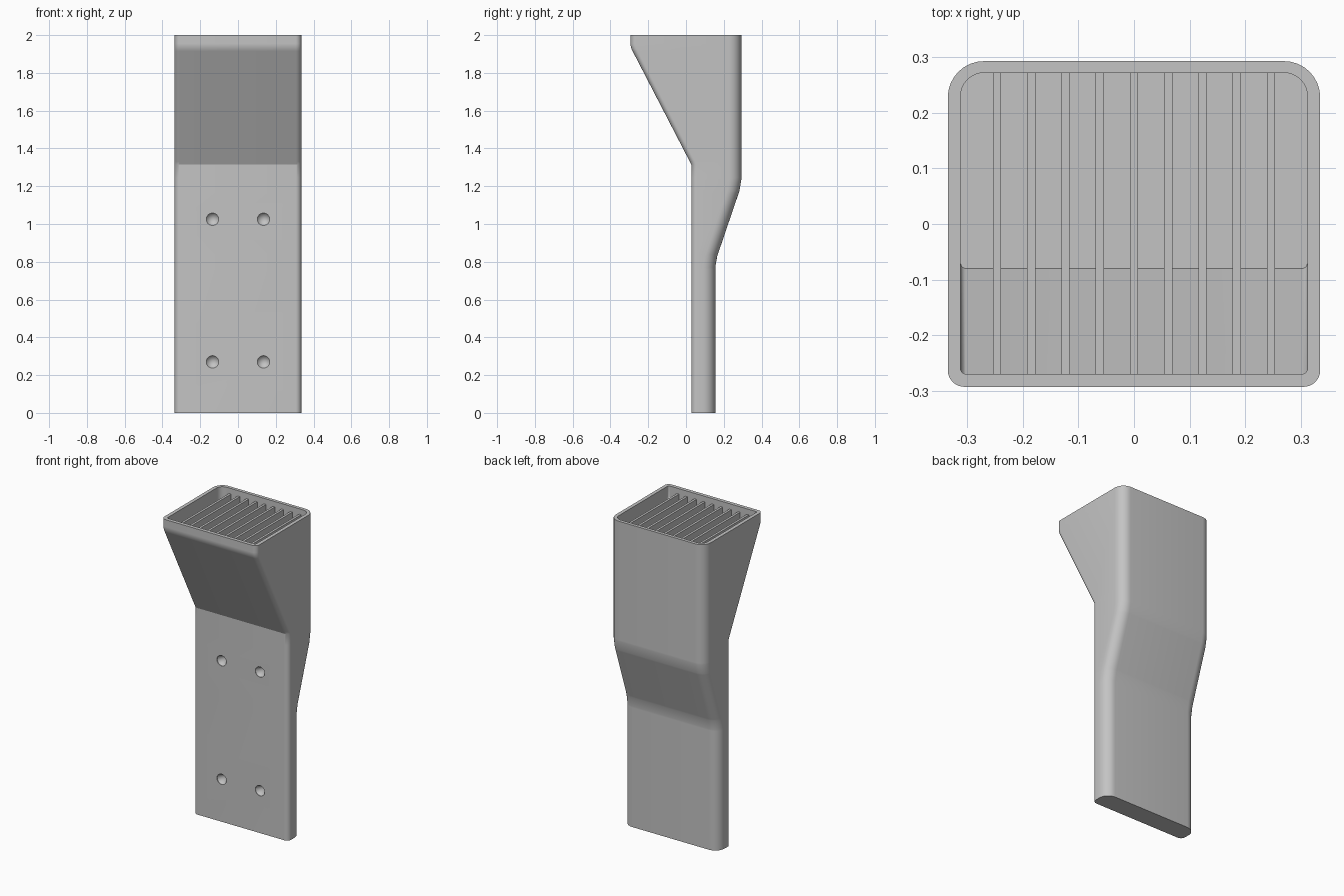
import bpy
import bmesh
from math import cos, sin, pi, radians
from mathutils import Matrix

old = bpy.data.objects.get("Cube")
if old:
    bpy.data.objects.remove(old)

grey = bpy.data.materials.new("plain grey")
grey.use_nodes = True
COLOR = (0.55, 0.55, 0.55, 1)
grey.diffuse_color = COLOR
grey.node_tree.nodes["Principled BSDF"].inputs["Base Color"].default_value = COLOR


def to_object(name, bm):
    bmesh.ops.recalc_face_normals(bm, faces=bm.faces)
    mesh = bpy.data.meshes.new(name)
    bm.to_mesh(mesh)
    bm.free()
    mesh.materials.append(grey)
    obj = bpy.data.objects.new(name, mesh)
    bpy.context.collection.objects.link(obj)
    return obj


def outline(half, front, back, r_front, r_back, steps=8):
    """Rectangle seen from above, with its own radius at front and back."""
    corners = [(half, front, r_front, -1, 1, -pi / 2), (half, back, r_back, -1, -1, 0),
               (-half, back, r_back, 1, -1, pi / 2), (-half, front, r_front, 1, 1, pi)]
    return [(x + sx * r + r * cos(a + pi / 2 * i / steps),
             y + sy * r + r * sin(a + pi / 2 * i / steps))
            for x, y, r, sx, sy, a in corners for i in range(steps + 1)]


def loft(name, half, r_front, r_back, stations):
    bm = bmesh.new()
    rings = [[bm.verts.new((x, y, z)) for x, y in outline(half, front, back, r_front, r_back)]
             for z, front, back in stations]
    for low, high in zip(rings, rings[1:]):
        for i in range(len(low)):
            j = (i + 1) % len(low)
            bm.faces.new((low[i], low[j], high[j], high[i]))
    bm.faces.new(rings[0])
    bm.faces.new(rings[-1])
    return to_object(name, bm)


def interpolate(z, profile):
    for (z0, y0), (z1, y1) in zip(profile, profile[1:]):
        if z <= z1:
            return y0 + (y1 - y0) * (z - z0) / (z1 - z0)
    return profile[-1][1]


# Outer shell: side profile of the front and back, with softened bends
FRONT = [(0, 0.028), (1.315, 0.028), (1.935, -0.293), (2, -0.293)]
BACK = [(0, 0.155), (0.80, 0.155), (1.205, 0.293), (2, 0.293)]
soften = [bend + d for bend in (0.80, 1.205) for d in (-0.04, -0.03, 0.03, 0.04)]
levels = sorted([0, 1.315, 1.33, 1.915, 1.925, 1.945, 1.955, 2] + soften)
body = loft("body", 0.335, 0.03, 0.065,
            [(z, interpolate(z, FRONT), interpolate(z, BACK)) for z in levels])

# Hollow in the top, with a sloping front wall
FLOOR, KNEE = 1.565, 1.93
cavity = loft("cavity_cutter", 0.312, 0.01, 0.042,
              [(FLOOR, -0.08, 0.272), (KNEE, -0.27, 0.272), (2.1, -0.27, 0.272)])

# Four blind screw holes with conical ends
bm = bmesh.new()
for x in (-0.135, 0.135):
    for z in (0.27, 1.025):
        bmesh.ops.create_cone(bm, cap_ends=True, segments=32, radius1=0.033, radius2=0.033,
                              depth=0.06, matrix=Matrix.Translation((x, 0.01, z)) @ Matrix.Rotation(-pi / 2, 4, "X"))
        # Narrow the inner end of this hole to a point
        tip = [v for v in bm.verts if v.co.y > 0.03 and abs(v.co.x - x) < 0.1 and abs(v.co.z - z) < 0.1]
        for v in tip:
            v.co.y = 0.031
        cap = [f for f in bm.faces if all(v in tip for v in f.verts)]
        for v in bmesh.ops.poke(bm, faces=cap)["verts"]:
            v.co.y = 0.075
holes = to_object("screw_hole_cutter", bm)

for cutter in (cavity, holes):
    cutter.hide_render = True
    cutter.hide_set(True)
    cut = body.modifiers.new(cutter.name, "BOOLEAN")
    cut.object = cutter
    cut.solver = "EXACT"

bpy.ops.object.select_all(action="DESELECT")
body.select_set(True)
bpy.context.view_layer.objects.active = body
for name in [m.name for m in body.modifiers]:
    bpy.ops.object.modifier_apply(modifier=name)
for cutter in (cavity, holes):
    bpy.data.objects.remove(cutter)
bpy.ops.object.shade_smooth_by_angle(angle=radians(25))

# Nine upright fins across the hollow
FIN_TOP, THICK, PITCH = 1.965, 0.015, 0.0616
profile = [(-0.082, FLOOR - 0.005), (0.275, FLOOR - 0.005), (0.275, FIN_TOP),
           (-0.272, FIN_TOP), (-0.272, KNEE)]
bm = bmesh.new()
for i in range(-4, 5):
    x = i * PITCH - THICK / 2
    side = bm.faces.new([bm.verts.new((x, y, z)) for y, z in profile])
    grown = bmesh.ops.extrude_face_region(bm, geom=[side], use_keep_orig=True)["geom"]
    bmesh.ops.translate(bm, vec=(THICK, 0, 0),
                        verts=[g for g in grown if isinstance(g, bmesh.types.BMVert)])
to_object("fins", bm)
